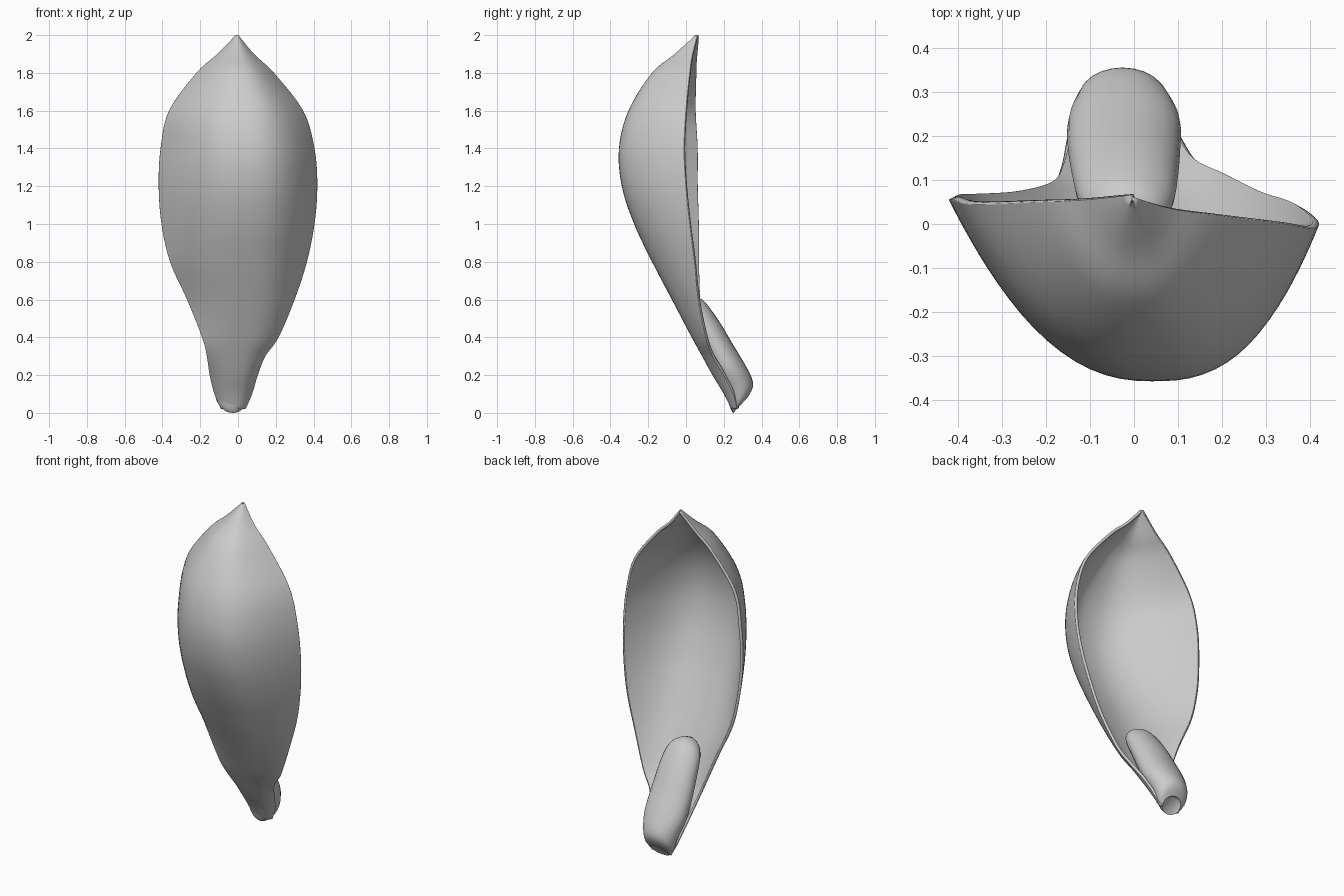
import bpy, bmesh, math

cube = bpy.data.objects.get("Cube")
if cube:
    bpy.data.objects.remove(cube, do_unlink=True)

grey = bpy.data.materials.new("pale_grey")
grey.use_nodes = True
COLOUR = (0.6, 0.6, 0.6, 1)
grey.diffuse_color = COLOUR
grey.node_tree.nodes["Principled BSDF"].inputs["Base Color"].default_value = COLOUR


def smooth_rows(rows, steps):
    """Resample a list of section rows with a Catmull-Rom spline."""
    out = []
    last = len(rows) - 1
    for k in range(last):
        quad = [rows[max(0, min(last, k + d))] for d in (-1, 0, 1, 2)]
        for s in range(steps):
            t = s / steps
            out.append([b + t / 2 * (c - a + t * (2*a - 5*b + 4*c - d + t * (3*(b - c) + d - a)))
                        for a, b, c, d in zip(*quad)])
    return out + [list(rows[last])]


def loft(name, rings, closed):
    """Skin rings of points into an object; returns the object."""
    bm = bmesh.new()
    grid = [[bm.verts.new(p) for p in ring] for ring in rings]
    n = len(grid[0])
    for low, high in zip(grid, grid[1:]):
        for i in range(n if closed else n - 1):
            j = (i + 1) % n
            bm.faces.new((low[i], low[j], high[j], high[i]))
    if closed:
        # Hollow faceted cut at the foot, rounded cap at the top
        for ring, lift in ((grid[0], 0.05), (grid[-1], 0.004)):
            mid = [sum(v.co[a] for v in ring) / n for a in range(3)]
            tip = bm.verts.new((mid[0], mid[1], mid[2] + lift))
            for i in range(n):
                bm.faces.new((ring[i], ring[(i + 1) % n], tip))
        bmesh.ops.recalc_face_normals(bm, faces=bm.faces)
    mesh = bpy.data.meshes.new(name)
    bm.to_mesh(mesh)
    bm.free()
    mesh.materials.append(grey)
    obj = bpy.data.objects.new(name, mesh)
    bpy.context.collection.objects.link(obj)
    return obj


# Petal sections: z, right edge x, left edge x, front y, right rim y, left rim y
PETAL = [
    (0.02, -0.09, 0.04, 0.24, 0.27, 0.27),
    (0.10, -0.125, 0.075, 0.20, 0.25, 0.25),
    (0.20, -0.15, 0.105, 0.14, 0.20, 0.20),
    (0.30, -0.165, 0.145, 0.085, 0.13, 0.14),
    (0.40, -0.19, 0.215, 0.03, 0.085, 0.105),
    (0.60, -0.27, 0.30, -0.075, 0.065, 0.065),
    (0.80, -0.36, 0.365, -0.18, 0.06, 0.045),
    (1.00, -0.405, 0.405, -0.275, 0.06, 0.02),
    (1.20, -0.42, 0.42, -0.34, 0.055, 0.0),
    (1.40, -0.41, 0.405, -0.355, 0.055, -0.01),
    (1.60, -0.365, 0.345, -0.305, 0.045, 0.0),
    (1.80, -0.22, 0.19, -0.18, 0.05, 0.02),
    (1.90, -0.11, 0.085, -0.06, 0.055, 0.035),
    (2.00, -0.012, 0.002, 0.05, 0.065, 0.06),
]


def petal_ring(row, count=40):
    z, x0, x1, front, rim0, rim1 = row
    half = (x1 - x0) / 2
    keel = (x0 + x1) / 2 + 0.1 * half
    ring = []
    for i in range(count + 1):
        u = math.sin((i / count - 0.5) * math.pi)
        edge, rim, power = (x0, rim0, 2.3) if u < 0 else (x1, rim1, 2.7)
        ring.append((keel + abs(u) * (edge - keel), front + (rim - front) * abs(u) ** power, z))
    return ring


petal = loft("petal", [petal_ring(r) for r in smooth_rows(PETAL, 5)], False)
shell = petal.modifiers.new("thickness", "SOLIDIFY")
shell.thickness = 0.016
shell.offset = -1

# Stalk sections: front z, back z, right x, left x, front y, back y
STALK = [
    (0.00, 0.08, -0.085, 0.03, 0.25, 0.325),
    (0.02, 0.13, -0.115, 0.06, 0.237, 0.352),
    (0.10, 0.18, -0.13, 0.08, 0.207, 0.35),
    (0.20, 0.26, -0.15, 0.105, 0.147, 0.31),
    (0.30, 0.36, -0.15, 0.105, 0.095, 0.25),
    (0.42, 0.47, -0.14, 0.10, 0.035, 0.185),
    (0.52, 0.55, -0.125, 0.09, -0.015, 0.13),
    (0.575, 0.60, -0.09, 0.06, -0.035, 0.085),
    (0.60, 0.62, -0.04, 0.015, -0.03, 0.03),
]


def stalk_ring(row, count=24):
    z0, z1, x0, x1, y0, y1 = row
    ring = []
    for i in range(count):
        a = 2 * math.pi * i / count
        s = (1 + math.sin(a)) / 2
        ring.append(((x0 + x1) / 2 + math.cos(a) * (x1 - x0) / 2,
                     y0 + s * (y1 - y0), z0 + s * (z1 - z0)))
    return ring


stalk = loft("stalk", [stalk_ring(r) for r in smooth_rows(STALK, 4)], True)

# Smooth shading with crisp rims
for obj in (petal, stalk):
    bpy.ops.object.select_all(action="DESELECT")
    obj.select_set(True)
    bpy.context.view_layer.objects.active = obj
    bpy.ops.object.shade_smooth_by_angle(angle=math.radians(40))
